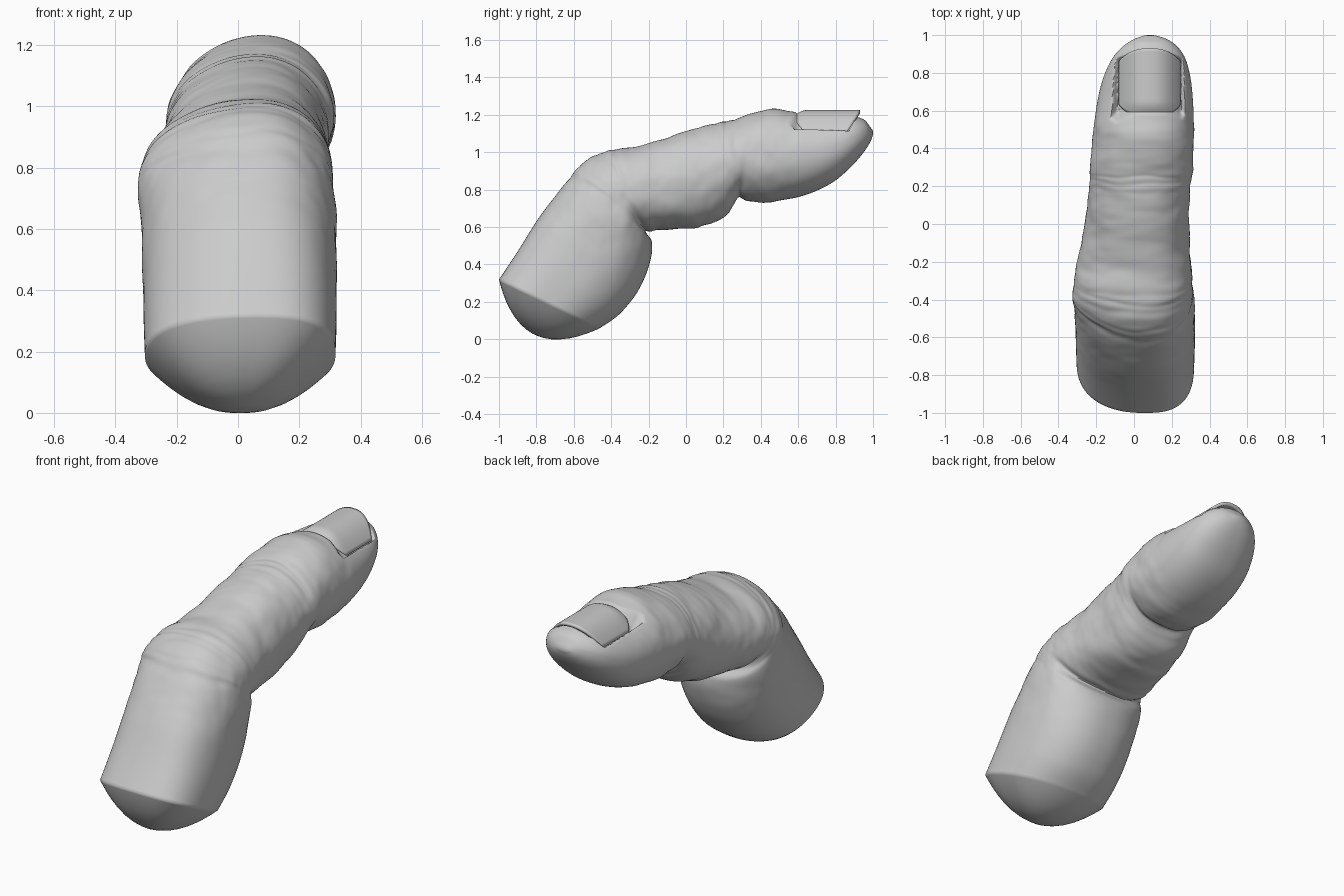
import bpy, bmesh, math
from mathutils import Vector, noise

if "Cube" in bpy.data.objects:
    bpy.data.objects.remove(bpy.data.objects["Cube"])

# Stations along the finger: back point (y, z), pad point (y, z), left x, right x
proximal = [
    (-1.00, .32, -.46, .06, -.304, .318), (-.90, .47, -.35, .14, -.308, .322),
    (-.80, .63, -.25, .27, -.310, .322), (-.70, .765, -.195, .41, -.314, .320),
    (-.61, .88, -.18, .515, -.322, .316), (-.54, .945, -.205, .565, -.324, .314)]
middle = [
    (-.46, .995, -.16, .58, -.318, .312), (-.38, 1.02, -.11, .585, -.308, .308),
    (-.25, 1.035, -.03, .592, -.284, .298), (-.10, 1.083, .07, .60, -.262, .292),
    (.03, 1.125, .16, .63, -.248, .292), (.14, 1.152, .22, .67, -.240, .296),
    (.22, 1.17, .255, .72, -.234, .302), (.28, 1.187, .28, .750, -.230, .307)]
distal = [
    (.36, 1.212, .35, .738, -.226, .313), (.47, 1.23, .46, .735, -.218, .316),
    (.57, 1.22, .58, .755, -.206, .315), (.66, 1.205, .70, .795, -.188, .310),
    (.76, 1.20, .80, .85, -.160, .298), (.85, 1.197, .89, .93, -.118, .274),
    (.91, 1.19, .95, 1.00, -.068, .236), (.955, 1.172, .985, 1.055, -.01, .185),
    (.985, 1.135, 1.00, 1.095, .045, .125)]
ST = proximal + middle + distal
N, SUB = 144, 8

# Skin creases: station, depth, width, bend towards the sides
KNUCKLE = [(3.8, .007, .22, .7), (4.6, .003, .18, .3), (5.8, .004, .2, -.3),
           (6.4, .006, .2, -.4), (7.0, .004, .2, -.5), (7.8, .003, .2, -.3),
           (11.2, .003, .2, .1), (11.8, .004, .2, .2), (12.5, .003, .2, -.1)]
PAD = [(5.0, .016, .3, .5), (13.0, .012, .3, .5), (9.2, .004, .3, .8)]
NAIL_X, NAIL_W = .083, .166


def nail_z(u, y):
    """Height of the nail's upper face; u runs -1..1 across it."""
    rise = math.sin(max(0, min(1, (y - .57) / .08)) * math.pi / 2)
    return 1.192 + .034 * rise - (.085 + .03 * rise) * min(1, abs(u)) ** 2.4


def nail_front(u):
    return .93 - .07 * min(1, abs(u)) ** 2.6


def station(t):
    """Catmull-Rom sample of the station table."""
    i = min(int(t), len(ST) - 2)
    f = t - i
    a, b, c, d = (ST[max(0, min(len(ST) - 1, i + k))] for k in (-1, 0, 1, 2))
    return [.5 * (2 * q + (r - p) * f + (2 * p - 5 * q + 4 * r - s) * f * f
                  + (3 * q - p - 3 * r + s) * f ** 3) for p, q, r, s in zip(a, b, c, d)]


def relief(t, a, p):
    """Skin displacement from creases and fine folds."""
    up, side = math.cos(a), math.sin(a)
    h = 0
    for creases, sgn in ((KNUCKLE, 1), (PAD, -1)):
        mask = max(0, min(1, sgn * up * 1.3 + .1))
        for t0, depth, w, bend in creases:
            wave = .25 * noise.noise(Vector((p.x * 6, t0, 0)))
            h -= depth * mask * math.exp(-((t - t0 - wave - bend * side * side) / w) ** 2)
    fade = max(0, min(1, (t - 1) / 3)) * max(0, min(1, (17 - t) / 2))
    h += fade * .008 * noise.noise(Vector((p.x * 3, p.y * 9, p.z * 7)))
    return h + fade * .003 * noise.noise(Vector((p.x * 6, p.y * 24, p.z * 14)))


def ring(t, scale=1, bulge=0):
    dy, dz, py, pz, xl, xr = station(t)
    top_x = .05 + .03 * min(1, t / 20)
    mid = Vector(((xl + xr) / 2, (dy + py) / 2, (dz + pz) / 2))
    v = Vector((0, dy - py, dz - pz)) / 2
    axis = Vector((0, -.43, -.9))
    k5 = min(1, t / 5)
    out = []
    for k in range(N):
        a = math.tau * k / N
        ca, sa = math.cos(a), math.sin(a)
        # the back is rounder on the left, squarer on the right near the cut end
        if ca > 0:
            e = 2 / (2.9 - .8 * k5 if sa > 0 else 2.25 - .35 * k5)
        else:
            e = 2 / 2.25
        # each side reaches its own width from a ridge that sits right of centre
        cx = mid.x + (top_x - mid.x) * max(0, ca)
        half = xr - cx if sa > 0 else cx - xl
        off = Vector((cx - mid.x + half * math.copysign(abs(sa) ** e, sa), 0, 0))
        off += v * math.copysign(abs(ca) ** e, ca)
        if bulge:
            out.append(mid + off * scale + axis * bulge)
            continue
        p = mid + off + off.normalized() * relief(t, a, mid + off)
        # sink the nail bed under the plate, with soft walls around it
        w = (p.x - NAIL_X) / NAIL_W
        if ca > 0 and p.y > .5:
            d = max(0, (abs(w) - 1) * NAIL_W, .6 - p.y, p.y - nail_front(w))
            p.z = min(p.z, nail_z(w, max(p.y, .6)) - .012 + 1.3 * d)
        out.append(p)
    return out


def make(name, verts, faces):
    """Mesh object with consistent normals and smooth shading by angle."""
    bm = bmesh.new()
    bv = [bm.verts.new(v) for v in verts]
    for f in faces:
        bm.faces.new([bv[i] for i in f])
    bmesh.ops.recalc_face_normals(bm, faces=bm.faces)
    me = bpy.data.meshes.new(name)
    bm.to_mesh(me)
    bm.free()
    ob = bpy.data.objects.new(name, me)
    bpy.context.collection.objects.link(ob)
    bpy.ops.object.select_all(action='DESELECT')
    ob.select_set(True)
    bpy.context.view_layer.objects.active = ob
    bpy.ops.object.shade_smooth_by_angle(angle=math.radians(55))
    return ob


# Finger: domed cut end, then the bent lofted body
rings = [ring(0, s, .184 * (1 - s * s)) for s in (.04, .15, .3, .45, .6, .72, .83, .92, .975)]
rings += [ring(i / SUB) for i in range((len(ST) - 1) * SUB + 1)]
verts = [p for r in rings for p in r]
faces = [(i * N + k, i * N + (k + 1) % N, (i + 1) * N + (k + 1) % N, (i + 1) * N + k)
         for i in range(len(rings) - 1) for k in range(N)]
base, last = len(verts), (len(rings) - 1) * N
verts += [sum(rings[0], Vector()) / N, sum(rings[-1], Vector()) / N + Vector((0, .006, .002))]
faces += [(base, (k + 1) % N, k) for k in range(N)]
faces += [(base + 1, last + k, last + (k + 1) % N) for k in range(N)]
make("finger", verts, faces)

# Fingernail: arched plate tucked under the skin fold, free at the tip
NU, NV = 32, 24
nv = []
for j in range(NV + 1):
    for i in range(NU + 1):
        u = 2 * i / NU - 1
        y0 = .575 + .06 * u ** 4
        y = y0 + (nail_front(u) - y0) * j / NV
        nv.append(Vector((NAIL_X + u * NAIL_W, y, nail_z(u, y))))
nf = [(j * (NU + 1) + i, j * (NU + 1) + i + 1, (j + 1) * (NU + 1) + i + 1, (j + 1) * (NU + 1) + i)
      for j in range(NV) for i in range(NU)]
nail = make("fingernail", nv, nf)
solid = nail.modifiers.new("thickness", 'SOLIDIFY')
solid.thickness, solid.offset = .018, -1
